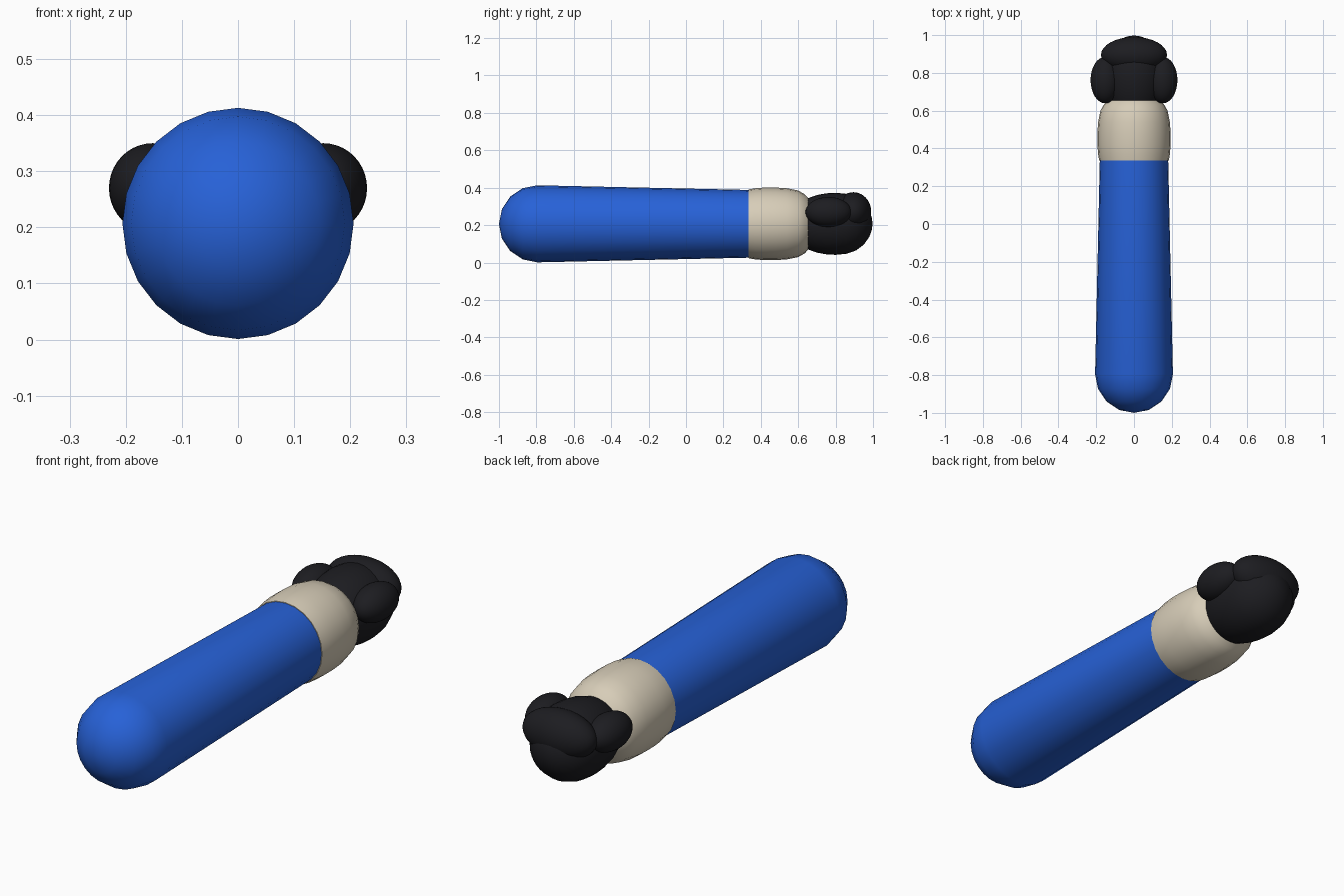
import bpy, bmesh, math

if "Cube" in bpy.data.objects:
    bpy.data.objects.remove(bpy.data.objects["Cube"])

AXIS_Z = 0.207


def material(name, col):
    m = bpy.data.materials.new(name)
    m.diffuse_color = (*col, 1)
    m.use_nodes = True
    m.node_tree.nodes["Principled BSDF"].inputs["Base Color"].default_value = m.diffuse_color
    return m


blue = material("blue", (0.02, 0.12, 0.68))
cream = material("cream", (0.68, 0.61, 0.48))
black = material("black", (0.012, 0.012, 0.015))


def finish(obj, mat):
    obj.data.materials.append(mat)
    bpy.ops.object.select_all(action='DESELECT')
    obj.select_set(True)
    bpy.context.view_layer.objects.active = obj
    bpy.ops.object.shade_smooth_by_angle(angle=math.radians(40))


def lathe(name, profile, mat, sides=24):
    """Closed solid turned around the y axis from (y, radius) points."""
    bm = bmesh.new()
    rings = []
    for y, r in profile:
        n = sides if r > 0 else 1
        rings.append([bm.verts.new((r * math.sin(math.tau * i / sides), y,
                                    AXIS_Z + r * math.cos(math.tau * i / sides)))
                      for i in range(n)])
    for a, b in zip(rings, rings[1:]):
        for i in range(sides):
            j = (i + 1) % sides
            quad = [a[i % len(a)], a[j % len(a)], b[j % len(b)], b[i % len(b)]]
            bm.faces.new(list(dict.fromkeys(quad)))
    for ring in (rings[0], rings[-1]):
        if len(ring) > 1:
            bm.faces.new(ring)
    bmesh.ops.recalc_face_normals(bm, faces=bm.faces)
    mesh = bpy.data.meshes.new(name)
    bm.to_mesh(mesh)
    bm.free()
    obj = bpy.data.objects.new(name, mesh)
    bpy.context.collection.objects.link(obj)
    finish(obj, mat)


def ellipsoid(name, loc, radii, mat):
    bpy.ops.mesh.primitive_uv_sphere_add(segments=32, ring_count=20, location=loc)
    obj = bpy.context.object
    obj.name = name
    obj.scale = radii
    bpy.ops.object.transform_apply(location=False, rotation=False, scale=True)
    finish(obj, mat)


# Handle: round front end, slight taper towards the collar
R = 0.206
dome = [(-0.794 - R * math.cos(math.radians(a)), R * math.sin(math.radians(a)))
        for a in (22.5, 45, 67.5, 90)]
lathe("handle", [(-1, 0)] + dome + [(0.34, 0.181)], blue)

# Bulging collar
lathe("collar", [(0.335, 0.184), (0.37, 0.190), (0.42, 0.194), (0.48, 0.194),
                 (0.54, 0.190), (0.60, 0.178), (0.635, 0.158), (0.66, 0.13)], cream)

# Rounded end knob
lathe("knob", [(0.60, 0.11), (0.65, 0.136), (0.70, 0.154), (0.75, 0.163),
               (0.80, 0.166), (0.86, 0.160), (0.91, 0.142), (0.95, 0.112),
               (0.98, 0.07), (0.993, 0.035), (0.998, 0)], black, 32)

# Raised pad across the top of the knob
ellipsoid("top_pad", (0, 0.895, 0.272), (0.175, 0.095, 0.104), black)

# Side lobes
for side, x in (("left", -0.152), ("right", 0.152)):
    ellipsoid(side + "_lobe", (x, 0.762, 0.27), (0.078, 0.123, 0.08), black)
